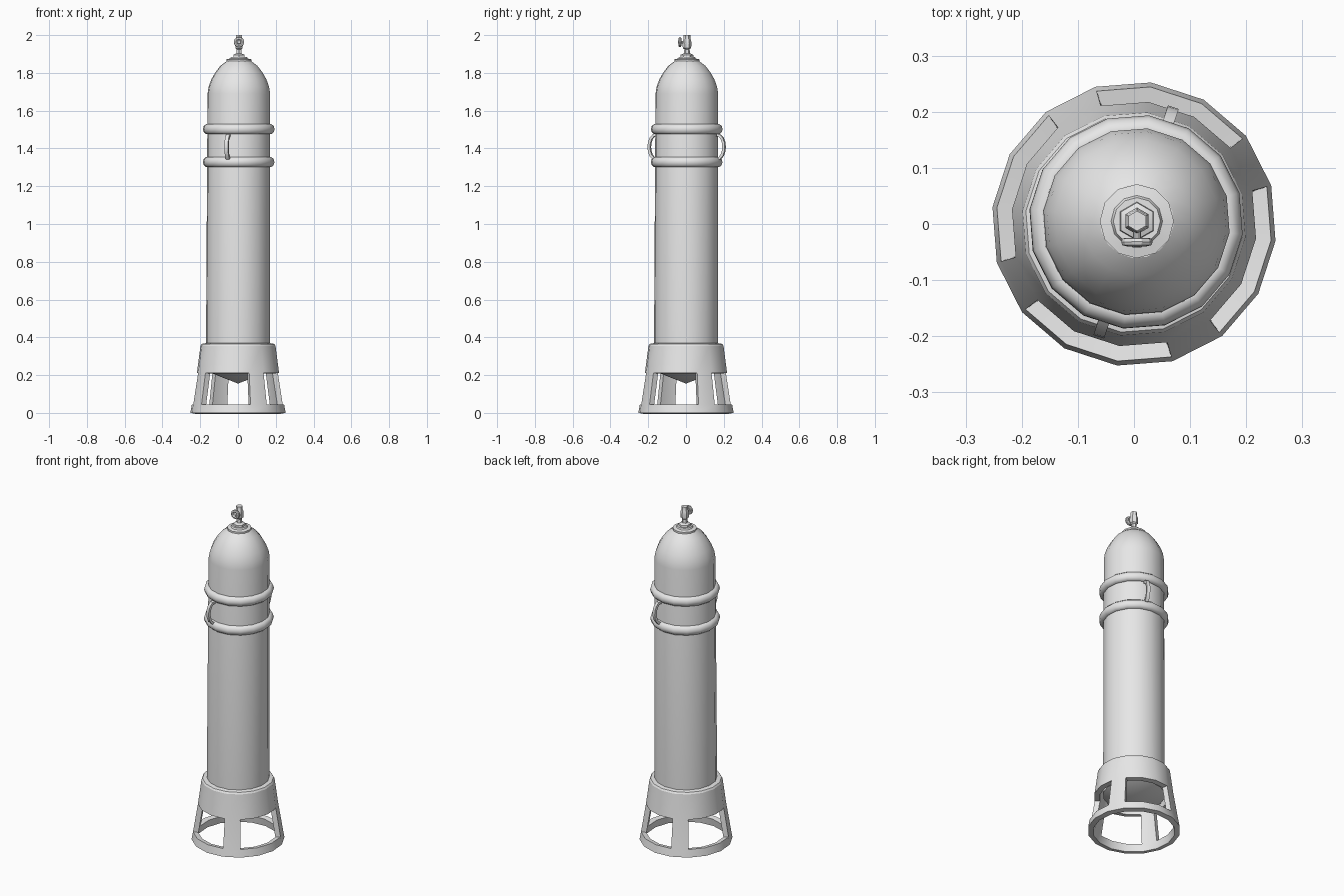
import bpy, bmesh, math
from mathutils import Matrix, Vector

if "Cube" in bpy.data.objects:
    bpy.data.objects.remove(bpy.data.objects["Cube"], do_unlink=True)

SIDES = 16
TURN = math.radians(15.7)      # rotation shared by all sixteen-sided parts
LEAN = 0.003                   # the tank leans very slightly off its base

grey = bpy.data.materials.new("plain_grey")
grey.use_nodes = True
grey.diffuse_color = (0.8, 0.8, 0.8, 1)
grey.node_tree.nodes["Principled BSDF"].inputs["Base Color"].default_value = (0.8, 0.8, 0.8, 1)


def finish(name, bm, lean=True, thickness=0.0, angle=32):
    """Turn a bmesh into a shaded object."""
    if lean:
        for v in bm.verts:
            shift = LEAN * max(v.co.z - 0.2, 0)
            v.co.x += shift
            v.co.y += shift
    bmesh.ops.recalc_face_normals(bm, faces=bm.faces) if not thickness else None
    mesh = bpy.data.meshes.new(name)
    bm.to_mesh(mesh)
    bm.free()
    mesh.materials.append(grey)
    ob = bpy.data.objects.new(name, mesh)
    bpy.context.collection.objects.link(ob)
    bpy.ops.object.select_all(action='DESELECT')
    ob.select_set(True)
    bpy.context.view_layer.objects.active = ob
    if thickness:
        mod = ob.modifiers.new("Wall", 'SOLIDIFY')
        mod.thickness = thickness
        mod.offset = -1
        bpy.ops.object.modifier_apply(modifier=mod.name)
    bpy.ops.object.shade_smooth_by_angle(angle=math.radians(angle))
    return ob


def lathe(bm, profile, sides=SIDES, turn=TURN, closed=False, skip=None):
    """Revolve (radius, z) points about z; radius 0 makes a pole."""
    rings = []
    for r, z in profile:
        if r == 0:
            rings.append([bm.verts.new((0, 0, z))] * sides)
        else:
            rings.append([bm.verts.new((r * math.cos(turn + k * math.tau / sides),
                                        r * math.sin(turn + k * math.tau / sides), z))
                          for k in range(sides)])
    pairs = list(zip(rings, rings[1:]))
    if closed:
        pairs.append((rings[-1], rings[0]))
    for row, (a, b) in enumerate(pairs):
        for k in range(sides):
            if skip and skip(row, k):
                continue
            n = (k + 1) % sides
            corners = []
            for v in (a[k], a[n], b[n], b[k]):
                if v not in corners:
                    corners.append(v)
            bm.faces.new(corners)


# Conical base: four windows three sides wide, four posts one side wide
bm = bmesh.new()
lathe(bm, [(0.254, 0), (0.246, 0.045), (0.219, 0.212), (0.2, 0.355)],
      skip=lambda row, k: row == 1 and k % 4 != 0)
finish("base_skirt", bm, lean=False, thickness=0.03)

# Shoulder closing the skirt against the tank
bm = bmesh.new()
lathe(bm, [(0.165, 0.345), (0.2, 0.355), (0.194, 0.365), (0.165, 0.37)], closed=True)
finish("skirt_shoulder", bm, lean=False)

# Tank with shallow conical bottom and rounded dome
bm = bmesh.new()
lathe(bm, [(0, 0.155), (0.171, 0.222), (0.171, 0.38), (0.167, 1.69), (0.161, 1.727),
           (0.147, 1.765), (0.126, 1.802), (0.098, 1.838), (0.066, 1.862), (0, 1.868)])
finish("tank", bm)

# Two rounded bands
for label, z in (("upper_band", 1.502), ("lower_band", 1.328)):
    bm = bmesh.new()
    section = [(0.167 + 0.024 * math.cos(a * math.tau / 10),
                z + 0.028 * math.sin(a * math.tau / 10)) for a in range(10)]
    lathe(bm, section, closed=True)
    finish(label, bm, angle=50)


# Carrying handles: a flat strap bowed outwards between the bands
def handle(name, degrees):
    path = [(0.168, 1.47), (0.184, 1.468), (0.198, 1.452), (0.206, 1.43), (0.208, 1.408),
            (0.206, 1.386), (0.198, 1.364), (0.184, 1.348), (0.168, 1.346)]
    direction = math.radians(degrees)
    out = Vector((math.cos(direction), math.sin(direction), 0))
    side = Vector((-out.y, out.x, 0))
    bm = bmesh.new()
    loops = []
    for i, (r, z) in enumerate(path):
        p, q = path[max(i - 1, 0)], path[min(i + 1, len(path) - 1)]
        tangent = Vector((q[0] - p[0], q[1] - p[1])).normalized()
        normal = out * -tangent.y + Vector((0, 0, tangent.x))
        centre = out * r + Vector((0, 0, z))
        loops.append([bm.verts.new(centre + side * s * 0.01 + normal * t * 0.007)
                      for s, t in ((1, 1), (-1, 1), (-1, -1), (1, -1))])
    for a, b in zip(loops, loops[1:]):
        for k in range(4):
            bm.faces.new((a[k], a[(k + 1) % 4], b[(k + 1) % 4], b[k]))
    bm.faces.new(loops[0])
    bm.faces.new(loops[-1])
    finish(name, bm)


handle("back_handle", 72)
handle("front_handle", 252)

# Stepped collar on the dome
bm = bmesh.new()
lathe(bm, [(0, 1.85), (0.066, 1.855), (0.066, 1.872), (0.046, 1.876), (0.042, 1.885), (0, 1.885)],
      sides=12, turn=math.radians(30))
finish("collar", bm)

# Hexagonal nut, neck and valve body
bm = bmesh.new()
lathe(bm, [(0, 1.88), (0.035, 1.88), (0.033, 1.896), (0.016, 1.903), (0.014, 1.925), (0.022, 1.932),
           (0.024, 1.955), (0.021, 1.975), (0.018, 1.98), (0.018, 2.0), (0, 2.0)],
      sides=6, turn=math.radians(30))
finish("valve_body", bm)

# Handwheel with stem on the front of the valve
bm = bmesh.new()
lathe(bm, [(0, -0.01), (0.007, -0.01), (0.007, 0.031), (0.012, 0.032), (0.018, 0.028), (0.026, 0.029),
           (0.028, 0.035), (0.026, 0.041), (0.018, 0.043), (0.012, 0.039), (0.008, 0.045), (0, 0.045)],
      sides=10, turn=0)
bm.transform(Matrix.Translation((0, -0.002, 1.963)) @ Matrix.Rotation(math.radians(90), 4, 'X'))
finish("handwheel", bm)
